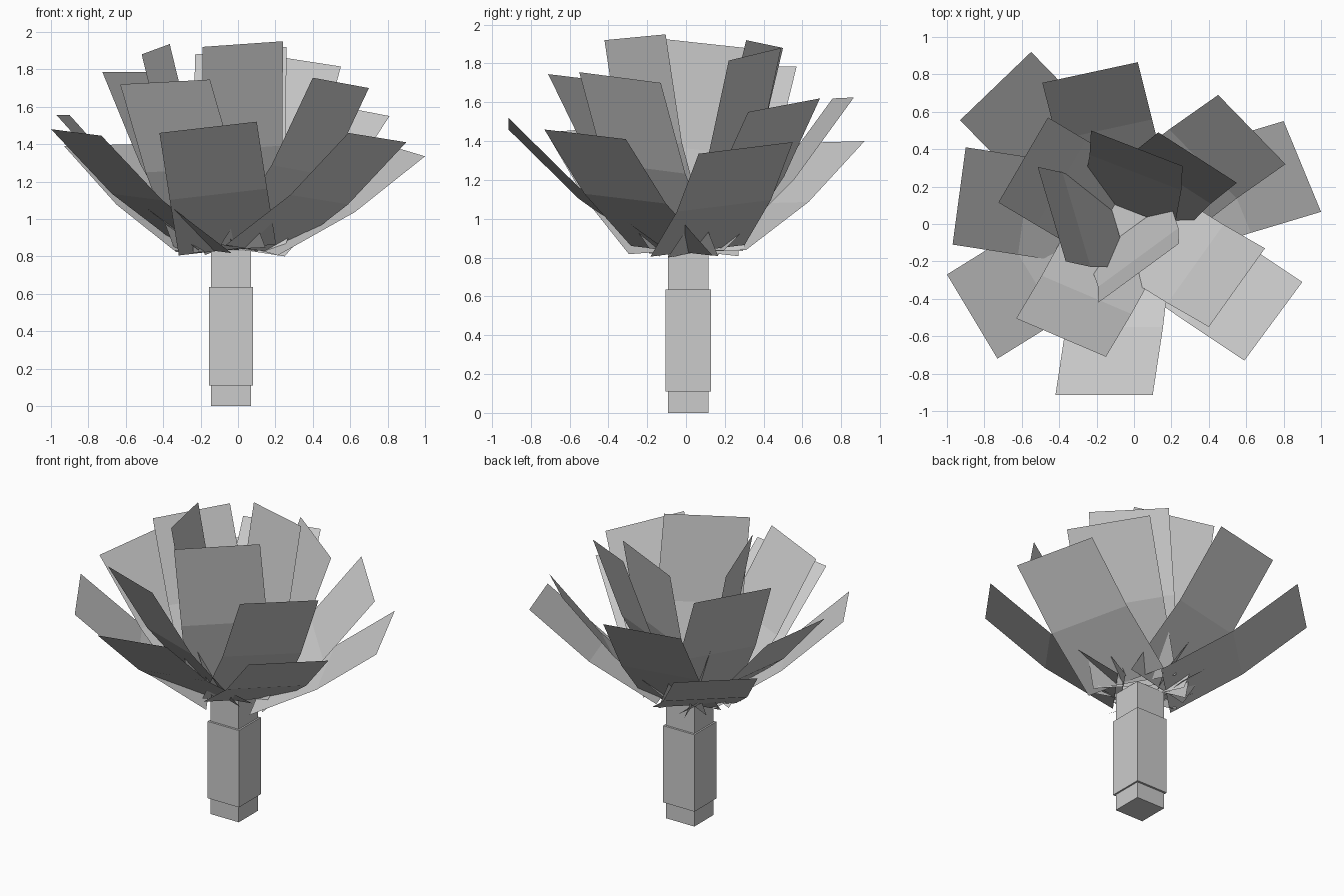
import bpy
from mathutils import Vector

if "Cube" in bpy.data.objects:
    bpy.data.objects.remove(bpy.data.objects["Cube"])

CENTRE = Vector((-0.037, 0.012, 0))


def add_box(name, half_x, half_y, z0, z1):
    bpy.ops.mesh.primitive_cube_add(size=1, location=(CENTRE.x, CENTRE.y, (z0 + z1) / 2))
    ob = bpy.context.object
    ob.name = name
    ob.scale = (half_x * 2, half_y * 2, z1 - z0)
    bpy.ops.object.transform_apply(location=False, rotation=False, scale=True)


def add_leaf(name, a, b):
    """Flat strip of constant width, bent once, from the stem top to tip edge a-b."""
    a, b = Vector(a), Vector(b)
    tip, half = (a + b) / 2, (b - a) / 2
    out = Vector((tip.x - CENTRE.x, tip.y - CENTRE.y, 0))
    base = CENTRE + out * 0.16 + Vector((0, 0, 0.835))
    along = (tip - base).normalized()
    normal = along.cross(half).normalized()
    if normal.z > 0:
        normal = -normal
    mid = (base + tip) / 2 + normal * 0.04
    verts = []
    for p in (base, mid, tip):
        verts += [p - half, p + half]
    me = bpy.data.meshes.new(name)
    me.from_pydata(verts, [], [(0, 1, 3, 2), (2, 3, 5, 4)])
    bpy.context.collection.objects.link(bpy.data.objects.new(name, me))


# square stem with a thicker middle sleeve
add_box("stem_core", 0.107, 0.104, 0.0, 0.83)
add_box("stem_sleeve", 0.118, 0.118, 0.11, 0.635)

# tip edges of the leaves: outer, middle and inner whorls
tips = [
    ((-0.93, 0.555, 1.39), (-0.55, 0.92, 1.40)),
    ((-0.49, 0.755, 1.62), (0.02, 0.865, 1.625)),
    ((0.45, 0.69, 1.62), (0.81, 0.32, 1.55)),
    ((0.80, 0.55, 1.395), (1.0, 0.065, 1.335)),
    ((0.90, -0.31, 1.41), (0.59, -0.73, 1.46)),
    ((0.10, -0.915, 1.52), (-0.42, -0.915, 1.46)),
    ((-0.73, -0.72, 1.445), (-1.0, -0.27, 1.48)),
    ((-0.97, -0.11, 1.555), (-0.90, 0.41, 1.555)),
    ((0.70, -0.13, 1.70), (0.40, -0.55, 1.755)),
    ((-0.15, -0.71, 1.745), (-0.63, -0.505, 1.72)),
    ((-0.725, 0.115, 1.785), (-0.46, 0.57, 1.785)),
    ((-0.23, 0.50, 1.88), (0.26, 0.31, 1.92)),
    ((0.13, 0.49, 1.88), (0.55, 0.22, 1.815)),
    ((0.24, -0.105, 1.95), (-0.19, -0.42, 1.92)),
    ((-0.365, -0.20, 1.935), (-0.515, 0.305, 1.88)),
]
for i, (a, b) in enumerate(tips):
    add_leaf(f"leaf_{i + 1:02d}", a, b)
